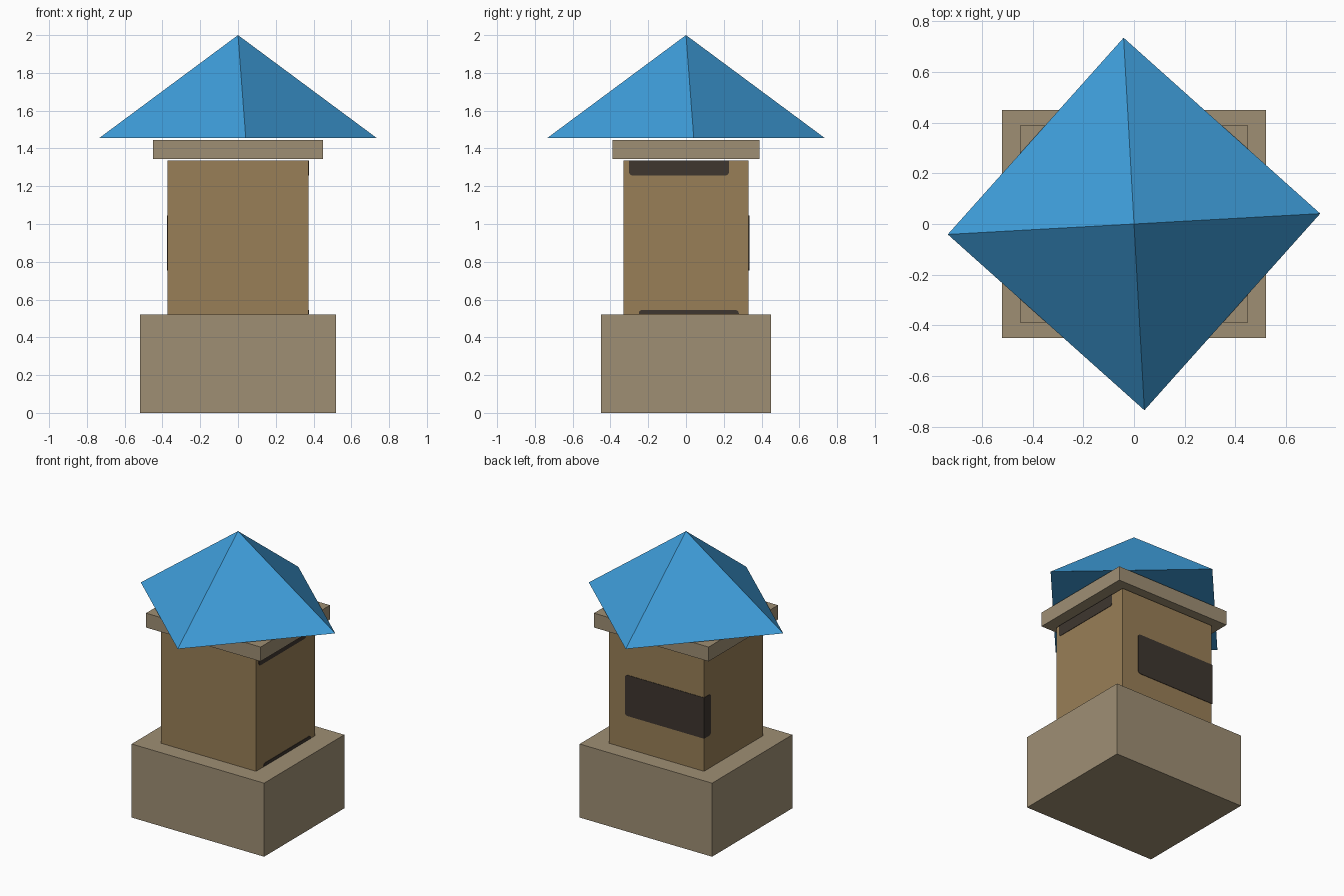
import bpy, bmesh, math
from mathutils import Vector, Matrix

if "Cube" in bpy.data.objects:
    bpy.data.objects.remove(bpy.data.objects["Cube"])


def material(name, rgb):
    # sRGB bytes to linear diffuse colour
    lin = [((c / 255 + 0.055) / 1.055) ** 2.4 for c in rgb]
    m = bpy.data.materials.new(name)
    m.diffuse_color = (*lin, 1)
    m.use_nodes = True
    m.node_tree.nodes["Principled BSDF"].inputs["Base Color"].default_value = m.diffuse_color
    return m


stone = material("stone", (159, 143, 116))
wood = material("tan wall", (153, 127, 87))
blue = material("roof blue", (63, 158, 219))
dark = material("dark opening", (62, 54, 47))


def finish(name, bm, mat):
    bmesh.ops.recalc_face_normals(bm, faces=bm.faces)
    me = bpy.data.meshes.new(name)
    bm.to_mesh(me)
    bm.free()
    me.materials.append(mat)
    ob = bpy.data.objects.new(name, me)
    bpy.context.collection.objects.link(ob)
    return ob


def block(name, hx, hy, z0, z1, mat):
    bm = bmesh.new()
    bmesh.ops.create_cube(bm, size=1, matrix=Matrix.Translation((0, 0, (z0 + z1) / 2))
                          @ Matrix.Diagonal((2 * hx, 2 * hy, z1 - z0, 1)))
    return finish(name, bm, mat)


def panel(name, place, u0, u1, z0, z1, rounded):
    # thin plate on a wall; rounded names the corners to round (0 = u0,z0 going round)
    r, pts = 0.018, []
    corners = [(u0, z0, 1, 1), (u1, z0, -1, 1), (u1, z1, -1, -1), (u0, z1, 1, -1)]
    for i, (u, z, su, sz) in enumerate(corners):
        if i not in rounded:
            pts.append((u, z))
            continue
        start = math.pi + i * math.pi / 2
        for k in range(4):
            a = start + k * math.pi / 6
            pts.append((u + su * r + r * math.cos(a), z + sz * r + r * math.sin(a)))
    bm = bmesh.new()
    face = bm.faces.new([bm.verts.new(place(u, z, -0.001)) for u, z in pts])
    new = bmesh.ops.extrude_face_region(bm, geom=[face])["geom"]
    shift = Vector(place(0, 0, 0.003)) - Vector(place(0, 0, -0.001))
    bmesh.ops.translate(bm, vec=shift, verts=[v for v in new if isinstance(v, bmesh.types.BMVert)])
    return finish(name, bm, dark)


# Stacked masonry
HX, HY = 0.374, 0.332
block("base", 0.52, 0.45, 0, 0.522, stone)
block("body", HX, HY, 0.522, 1.336, wood)
block("cornice", 0.45, 0.389, 1.344, 1.446, stone)

# Four-sided roof, turned so its corners sit over the walls
bm = bmesh.new()
bmesh.ops.create_cone(bm, cap_ends=True, segments=4, radius1=0.736, radius2=0, depth=0.545,
                      matrix=Matrix.Translation((0, 0, 1.455 + 0.545 / 2))
                      @ Matrix.Rotation(math.radians(3.2), 4, 'Z'))
bmesh.ops.remove_doubles(bm, verts=bm.verts, dist=1e-4)
finish("roof", bm, blue)


# Dark openings on the right, back and left walls
def right(u, z, d): return (HX + d, u, z)
def back(u, z, d): return (u, HY + d, z)
def left(u, z, d): return (-HX - d, u, z)


panel("right_upper_opening", right, -0.302, 0.228, 1.257, 1.336, (0, 1))
panel("right_lower_strip", right, -0.25, 0.28, 0.523, 0.545, (2, 3))
panel("back_opening", back, -HX - 0.003, 0.245, 0.755, 1.045, (1, 2))
panel("left_wrap_opening", left, 0.257, HY + 0.003, 0.755, 1.045, (0, 3))
